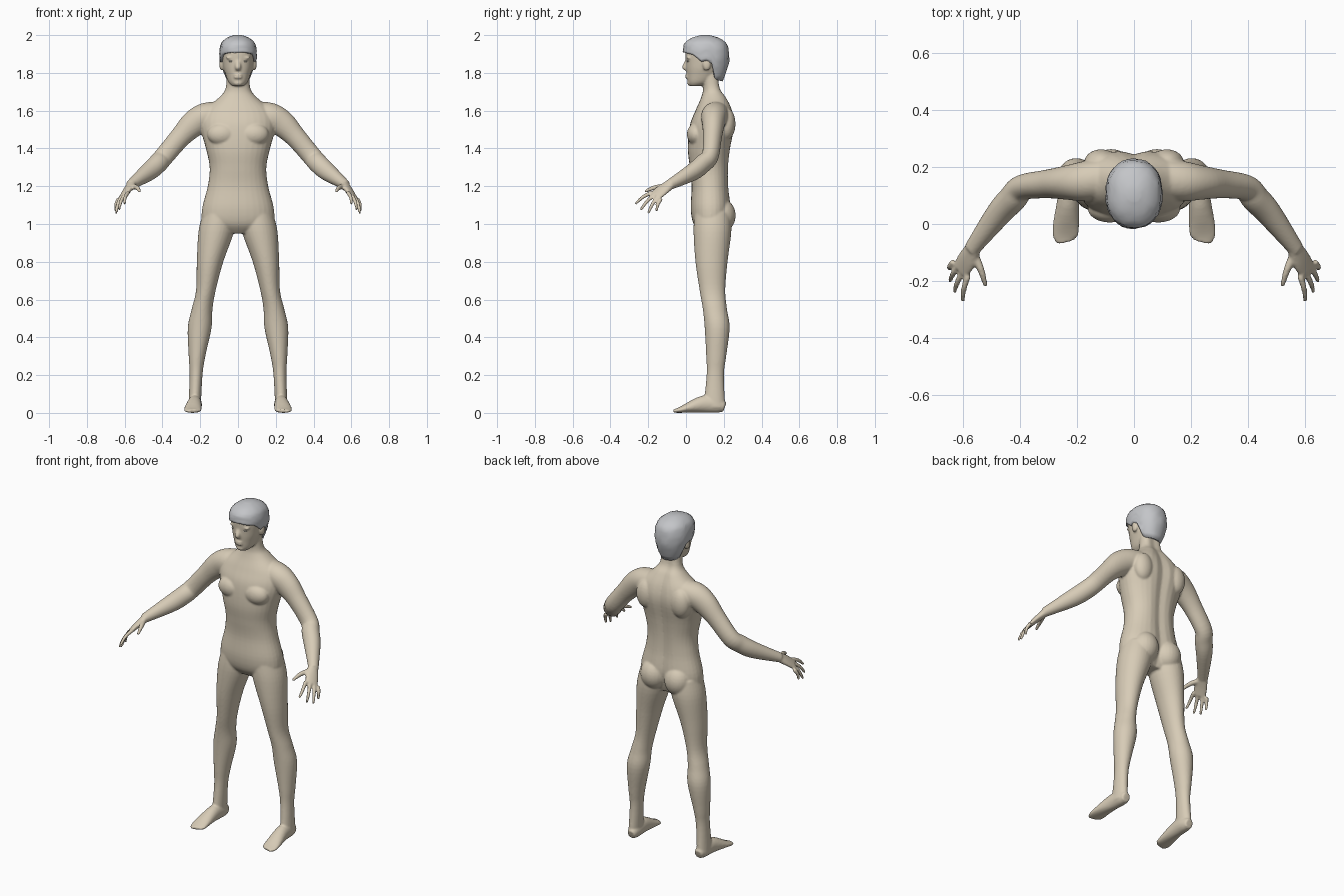
import bpy, bmesh, math, random
from mathutils import Vector, Matrix

random.seed(4)
cube = bpy.data.objects.get("Cube")
if cube:
    bpy.data.objects.remove(cube)


def material(name, color):
    mat = bpy.data.materials.new(name)
    mat.use_nodes = True
    mat.diffuse_color = (*color, 1)
    mat.node_tree.nodes["Principled BSDF"].inputs["Base Color"].default_value = (*color, 1)
    return mat


skin = material("skin", (.68, .6, .47))
grey = material("grey hair", (.55, .56, .58))
eye_white = material("eye white", (.74, .7, .6))


def finish(bm, name, mat):
    mesh = bpy.data.meshes.new(name)
    bm.to_mesh(mesh)
    bm.free()
    mesh.materials.append(mat)
    for polygon in mesh.polygons:
        polygon.use_smooth = True
    obj = bpy.data.objects.new(name, mesh)
    bpy.context.collection.objects.link(obj)
    return obj


def spline(rows, steps=5):
    """Catmull-Rom interpolation of tuples."""
    last = len(rows) - 1
    out = []
    for i in range(last):
        before, start, end, after = rows[max(i - 1, 0)], rows[i], rows[i + 1], rows[min(i + 2, last)]
        for k in range(steps):
            t = k / steps
            out.append([b + t / 2 * (c - a + t * (2 * a - 5 * b + 4 * c - d + t * (3 * (b - c) + d - a)))
                        for a, b, c, d in zip(before, start, end, after)])
    return out + [list(rows[last])]


def bridge(bm, rings, bottom=True):
    """Join rings of points with faces and close the ends."""
    rings = [[bm.verts.new(point) for point in ring] for ring in rings]
    count = len(rings[0])
    for lower, upper in zip(rings, rings[1:]):
        for i in range(count):
            j = (i + 1) % count
            bm.faces.new((lower[i], lower[j], upper[j], upper[i]))
    bm.faces.new(rings[-1])
    if bottom:
        bm.faces.new(reversed(rings[0]))


ANGLES = [math.tau * i / 32 for i in range(32)]


def oval(angle, power=2.2):
    """Point on a slightly squared circle."""
    c, s = math.cos(angle), math.sin(angle)
    return math.copysign(abs(c) ** (2 / power), c), math.copysign(abs(s) ** (2 / power), s)


def stack(bm, rows, groove=0):
    """Horizontal rings from (z, half width, front y, back y)."""
    rings = []
    for z, width, front, back in spline(rows):
        ring = []
        for angle in ANGLES:
            u, v = oval(angle)
            y = (front + back + v * (back - front)) / 2
            if v > 0:
                y -= groove * math.exp(-(u * width / .035) ** 2)
            ring.append((u * width, y, z))
        rings.append(ring)
    bridge(bm, rings)


def tube(bm, rows, side, mirror=1, level=False):
    """Rings along a path of (x, y, z, radius along side, other radius)."""
    rows = spline(rows)
    points = [Vector(row[:3]) for row in rows]
    rings = []
    for i, (point, row) in enumerate(zip(points, rows)):
        following, previous = points[min(i + 1, len(points) - 1)], points[max(i - 1, 0)]
        along = Vector((0, 0, 1)) if level else (following - previous).normalized()
        a = Vector(side)
        a = (a - along * a.dot(along)).normalized()
        b = along.cross(a)
        ring = [point + a * math.cos(q) * row[3] + b * math.sin(q) * row[4] for q in ANGLES]
        rings.append([(p.x * mirror, p.y, p.z) for p in ring])
    bridge(bm, rings)


def blob(bm, center, radii, mirror=1):
    place = Matrix.Translation((center[0] * mirror, center[1], center[2]))
    bmesh.ops.create_uvsphere(bm, u_segments=24, v_segments=16, radius=1,
                              matrix=place @ Matrix.Diagonal((*radii, 1)))


body = bmesh.new()
ACROSS_X, ACROSS_Y = (1, 0, 0), (0, 1, 0)

# Torso and neck
stack(body, [
    (.95, .09, .08, .2), (1, .18, .04, .22), (1.08, .19, .025, .24),
    (1.2, .16, .03, .23), (1.3, .15, .02, .23), (1.4, .17, .01, .24),
    (1.52, .2, .02, .26), (1.6, .18, .05, .25), (1.67, .1, .08, .22),
    (1.72, .065, .09, .19), (1.82, .06, .08, .18)], groove=.016)

# Head
stack(body, [
    (1.73, .03, .02, .08), (1.75, .05, .01, .13), (1.79, .066, .005, .17),
    (1.84, .08, 0, .2), (1.93, .086, 0, .2), (1.97, .06, .04, .18)])

# Nose, lips and chin
tube(body, [(0, .01, 1.87, .01, .01), (0, -.01, 1.83, .015, .01), (0, .005, 1.815, .01, .006)], ACROSS_X)
for z in (1.789, 1.776):
    blob(body, (0, .006, z), (.022, .011, .006))
blob(body, (0, .02, 1.746), (.024, .014, .014))

for s in (1, -1):
    # Brow, ear, chest, shoulder blade and buttock
    blob(body, (.036, .014, 1.88), (.028, .012, .008), s)
    blob(body, (.086, .11, 1.845), (.013, .022, .034), s)
    blob(body, (.085, .055, 1.475), (.078, .05, .06), s)
    blob(body, (.115, .215, 1.53), (.06, .047, .085), s)
    blob(body, (.08, .185, 1.045), (.08, .078, .09), s)

    # Leg
    tube(body, [
        (.1, .14, 1.06, .085, .095), (.115, .14, .96, .094, .1), (.148, .135, .8, .07, .085),
        (.17, .14, .65, .052, .068), (.19, .153, .55, .055, .064), (.203, .165, .45, .063, .066),
        (.217, .16, .3, .044, .053), (.222, .155, .2, .034, .046), (.23, .15, .03, .033, .058)],
        ACROSS_X, s, level=True)

    # Foot
    tube(body, [
        (.226, .205, .03, .024, .026), (.226, .17, .04, .034, .04), (.23, .09, .046, .038, .045),
        (.24, -.03, .016, .047, .016), (.236, -.063, .01, .03, .009)], ACROSS_X, s)

    # Arm
    tube(body, [
        (.09, .165, 1.595, .065, .055), (.17, .15, 1.57, .07, .072), (.235, .145, 1.53, .06, .07),
        (.305, .14, 1.46, .05, .056), (.39, .128, 1.36, .045, .052), (.425, .09, 1.32, .048, .052),
        (.475, .035, 1.275, .044, .048), (.57, -.09, 1.206, .028, .026)], ACROSS_Y, s)

    # Palm and thumb
    across = Vector((-.045, -.045, .03))
    tube(body, [
        (.56, -.08, 1.212, .028, .024), (.585, -.125, 1.18, .038, .018),
        (.607, -.163, 1.148, .037, .013)], across, s)
    tube(body, [
        (.56, -.105, 1.2, .015, .015), (.535, -.165, 1.193, .013, .012),
        (.52, -.218, 1.172, .008, .007)], across, s)

    # Fingers, from index to little
    knuckle = Vector((.607, -.157, 1.15))
    tips = [(.6, -.268, 1.107), (.63, -.24, 1.074), (.645, -.2, 1.056), (.648, -.157, 1.068)]
    for i, tip in enumerate(map(Vector, tips)):
        base = knuckle + across * (.55 - .37 * i)
        middle = (base + tip) / 2 + Vector((.005, -.003, .006))
        tube(body, [(*point, radius, radius) for point, radius in
                    zip((base, middle, tip), (.011, .01, .007))], across, s)

# Fuse all masses into one smooth skin
bmesh.ops.recalc_face_normals(body, faces=body.faces)
figure = finish(body, "body", skin)
remesh = figure.modifiers.new("fuse", "REMESH")
remesh.mode = "VOXEL"
remesh.voxel_size = .006
remesh.use_smooth_shade = True
soften = figure.modifiers.new("soften", "SMOOTH")
soften.factor = .5
soften.iterations = 4

# Hair cap whose lower edge follows the hairline, given as (frontness, z)
hair_rows = spline([
    (1.74, .056, .06, .187), (1.83, .09, 0, .222), (1.9, .1, -.016, .228),
    (1.955, .09, -.008, .214), (1.985, .06, .03, .175), (2, .02, .08, .125)])
hairline = [(-1, 1.755), (-.4, 1.765), (-.15, 1.87), (.2, 1.858), (.5, 1.895), (1, 1.91)]


def sample(rows, x):
    for a, b in zip(rows, rows[1:]):
        if x <= b[0]:
            t = (x - a[0]) / (b[0] - a[0])
            return [p + (q - p) * t for p, q in zip(a, b)]
    return rows[-1]


hair = bmesh.new()
levels = 14
rings = []
for k in range(levels + 1):
    rise = 1 - (1 - k / levels) ** 1.5
    ring = []
    for angle in ANGLES:
        edge = sample(hairline, -math.sin(angle))[1]
        z = edge + (2 - edge) * rise
        _, width, front, back = sample(hair_rows, z)
        lump = random.uniform(.98, 1.02)
        u, v = (lump * part for part in oval(angle))
        ring.append((u * width, (front + back + v * (back - front)) / 2, z))
    rings.append(ring)
bridge(hair, rings, bottom=False)
shell = finish(hair, "hair", grey).modifiers.new("thickness", "SOLIDIFY")
shell.thickness = .018
shell.offset = -1

# Eyes
for s, side in ((1, "left"), (-1, "right")):
    eye = bmesh.new()
    blob(eye, (.036, .013, 1.862), (.014, .009, .006), s)
    finish(eye, side + "_eye", eye_white)
